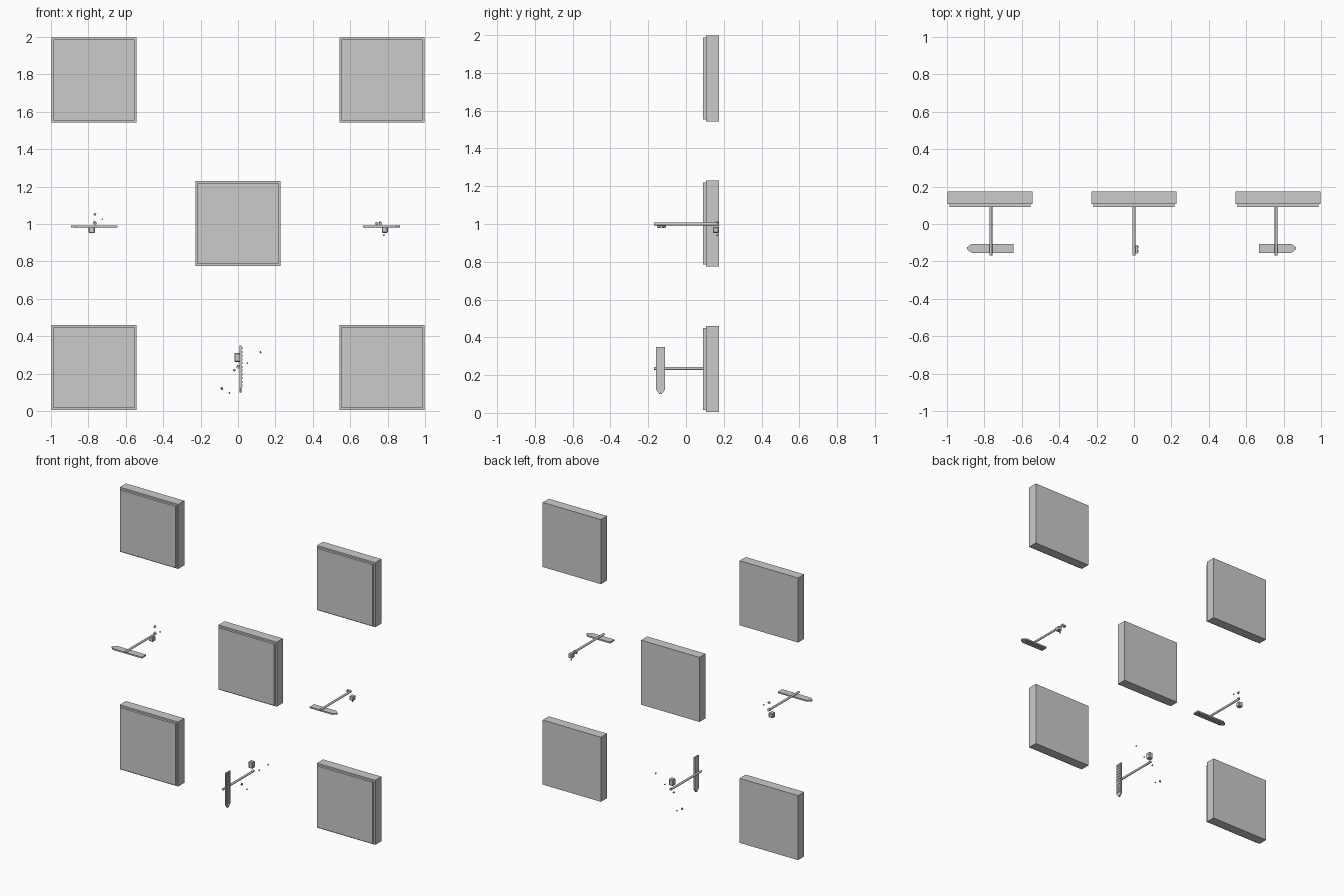
import bpy, bmesh, math, random
from mathutils import Vector, Matrix

if "Cube" in bpy.data.objects:
    bpy.data.objects.remove(bpy.data.objects["Cube"])

random.seed(4)


def finish(name, bm):
    bmesh.ops.recalc_face_normals(bm, faces=bm.faces)
    me = bpy.data.meshes.new(name)
    bm.to_mesh(me)
    bm.free()
    ob = bpy.data.objects.new(name, me)
    bpy.context.collection.objects.link(ob)
    return ob


def add_box(bm, center, size, rot=None):
    m = Matrix.Translation(center)
    if rot:
        m = m @ rot
    bmesh.ops.create_cube(bm, size=1, matrix=m @ Matrix.Diagonal((*size, 1)))


# Square wall panels: thick backing with a thin inset front plate
def panel(x, z):
    bm = bmesh.new()
    add_box(bm, (x, 0.141, z), (0.456, 0.068, 0.456))
    finish("panel_backing", bm)
    bm = bmesh.new()
    add_box(bm, (x, 0.0995, z), (0.434, 0.017, 0.434))
    finish("panel_front_plate", bm)


for x, z in ((-0.77, 1.77), (0.77, 1.77), (0, 1.003), (-0.77, 0.233), (0.77, 0.233)):
    panel(x, z)


# Round rod running front to back
def rod(x, z):
    bm = bmesh.new()
    bmesh.ops.create_cone(bm, cap_ends=True, segments=12, radius1=0.0075,
                          radius2=0.0075, depth=0.342,
                          matrix=Matrix.Translation((x, 0.002, z)) @ Matrix.Rotation(math.pi / 2, 4, 'X'))
    ob = finish("rod", bm)
    for p in ob.data.polygons:
        p.use_smooth = len(p.vertices) == 4


# Pointed slat with small studs beneath; local +x is the tip, local z the thickness
def slat(matrix, tail, tip):
    w, t = 0.024, 0.010
    profile = [(tail, -w), (tip - 0.024, -w), (tip, -0.006), (tip, 0.006),
               (tip - 0.024, w), (tail, w)]
    bm = bmesh.new()
    face = bm.faces.new([bm.verts.new((x, y, 0)) for x, y in profile])
    ext = bmesh.ops.extrude_face_region(bm, geom=[face])
    bmesh.ops.translate(bm, vec=(0, 0, -t),
                        verts=[v for v in ext["geom"] if isinstance(v, bmesh.types.BMVert)])
    n = int((tip - tail - 0.04) / 0.02)
    for i in range(n + 1):
        for y in (-0.011, 0.011):
            add_box(bm, (tail + 0.014 + i * 0.02, y, -t - 0.001), (0.011, 0.012, 0.006))
    bm.transform(matrix)
    finish("pointed_slat", bm)


# Broken chunk and crumbs at the rear end of each rod
def chunk(x, z, w, h):
    bm = bmesh.new()
    add_box(bm, (x, 0.158, z), (w, 0.032, h))
    bmesh.ops.bevel(bm, geom=bm.edges[:], offset=0.004, segments=1, affect='EDGES')
    finish("chunk", bm)


def crumbs(spots):
    bm = bmesh.new()
    for x, z, s in spots:
        rot = Matrix.Rotation(random.uniform(0, 1.5), 4, Vector((0.3, 1, 0.2)))
        add_box(bm, (x, 0.166, z), (s, s, s), rot)
    finish("crumbs", bm)


rod(-0.765, 1.0)
rod(0.76, 1.0)
rod(0, 0.235)

slat(Matrix.Translation((-0.765, -0.13, 0.992)) @ Matrix.Rotation(math.pi, 4, 'Z'), -0.122, 0.127)
slat(Matrix.Translation((0.76, -0.13, 0.992)), -0.092, 0.106)
# The lower slat hangs upright, tip down and studs towards +x
down = Matrix(((0, 0, -1, 0.009), (0, 1, 0, -0.135), (-1, 0, 0, 0.235), (0, 0, 0, 1)))
slat(down, -0.115, 0.135)

chunk(-0.782, 0.968, 0.034, 0.034)
chunk(0.785, 0.968, 0.032, 0.03)
chunk(-0.003, 0.286, 0.032, 0.046)

crumbs([(-0.765, 1.052, 0.012), (-0.725, 1.026, 0.007), (-0.766, 1.006, 0.014)])
crumbs([(0.78, 0.94, 0.008), (0.742, 1.002, 0.014), (0.759, 1.006, 0.012)])
crumbs([(-0.086, 0.12, 0.011), (-0.046, 0.097, 0.007), (0.12, 0.315, 0.008),
        (0.05, 0.256, 0.007), (-0.02, 0.218, 0.010), (0.0, 0.237, 0.014)])
